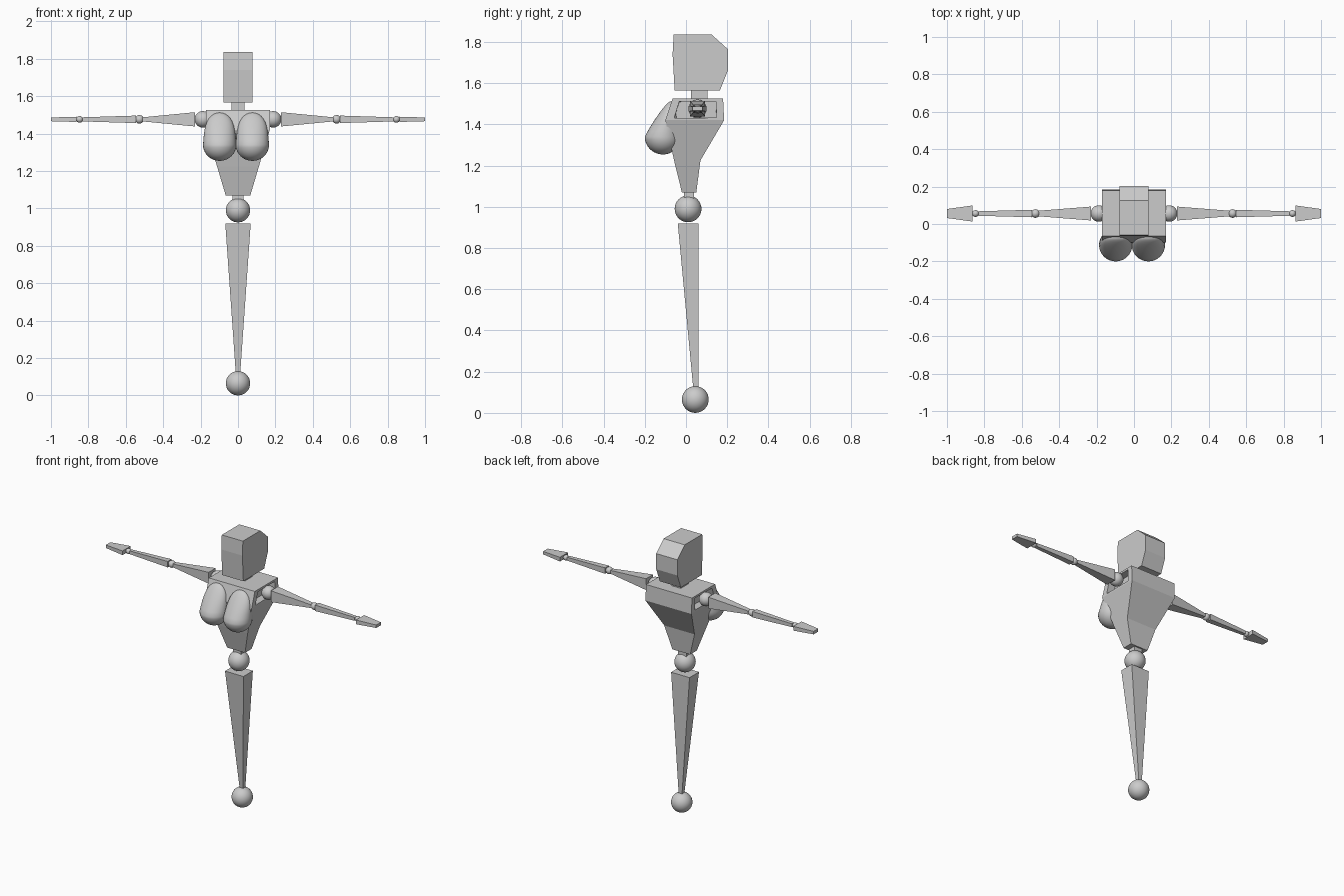
import bpy, bmesh, math
from mathutils import Vector

cube = bpy.data.objects.get("Cube")
if cube:
    bpy.data.objects.remove(cube)

grey = bpy.data.materials.new("plain grey")
grey.use_nodes = True
grey.diffuse_color = (0.6, 0.6, 0.6, 1)
grey.node_tree.nodes["Principled BSDF"].inputs["Base Color"].default_value = (0.6, 0.6, 0.6, 1)


def finish(bm, name, smooth=False):
    bmesh.ops.recalc_face_normals(bm, faces=bm.faces)
    for f in bm.faces:
        f.smooth = smooth
    mesh = bpy.data.meshes.new(name)
    bm.to_mesh(mesh)
    bm.free()
    mesh.materials.append(grey)
    ob = bpy.data.objects.new(name, mesh)
    bpy.context.collection.objects.link(ob)
    return ob


def loft(rings):
    """Skin a closed solid through matching rings of points."""
    bm = bmesh.new()
    loops = [[bm.verts.new(p) for p in ring] for ring in rings]
    n = len(loops[0])
    for a, b in zip(loops, loops[1:]):
        for i in range(n):
            j = (i + 1) % n
            bm.faces.new((a[i], a[j], b[j], b[i]))
    bm.faces.new(loops[0])
    bm.faces.new(loops[-1])
    bmesh.ops.recalc_face_normals(bm, faces=bm.faces)
    return bm


def level(z, hx, y0, y1):
    return [(-hx, y0, z), (hx, y0, z), (hx, y1, z), (-hx, y1, z)]


def ball(name, centre, radius):
    bm = bmesh.new()
    bmesh.ops.create_uvsphere(bm, u_segments=32, v_segments=16, radius=radius)
    bmesh.ops.translate(bm, verts=bm.verts, vec=centre)
    return finish(bm, name, True)


# Lower body: one tapering leg between two balls
ball("foot_ball", (0, 0.045, 0.065), 0.065)
finish(loft([level(0.12, 0.012, 0.035, 0.06), level(0.92, 0.068, -0.04, 0.06)]), "leg")
ball("hip_ball", (0, 0.01, 0.99), 0.065)
finish(loft([level(1.04, 0.03, -0.01, 0.04), level(1.075, 0.03, -0.01, 0.04)]), "waist_peg")

# Torso with a recessed socket in each upper side
torso = loft([level(1.07, 0.066, -0.02, 0.05), level(1.225, 0.112, -0.058, 0.07),
              level(1.42, 0.17, -0.1, 0.185), level(1.525, 0.17, -0.065, 0.18)])
sides = [f for f in torso.faces if abs(f.normal.x) > 0.9 and f.calc_center_median().z > 1.42]
for f in sides:
    bmesh.ops.inset_individual(torso, faces=[f], thickness=0.018)
    for v in f.verts:
        v.co.y += (0.055 - v.co.y) * 0.2
    bmesh.ops.inset_individual(torso, faces=[f], thickness=0.001)
    for v in f.verts:
        v.co.x -= math.copysign(0.05, v.co.x)
finish(torso, "torso")

# Rounded chest lobes, hanging full at the bottom and flattening upward
for name, cx in (("left_chest", 0.077), ("right_chest", -0.098)):
    bm = bmesh.new()
    bmesh.ops.create_uvsphere(bm, u_segments=32, v_segments=20, radius=1)
    for v in bm.verts:
        x, y, z = v.co
        if z > 0:
            flat = math.sqrt(max(1 - z * z, 0.0001))
            x *= math.sqrt(max(1 - z ** 4, 0)) / flat * (1 - 0.15 * z)
            y = y * (1 - 0.5 * z) + 0.45 * z
            z *= 2.0
        v.co = Vector((cx + 0.089 * x, -0.112 + 0.088 * y, 1.34 + 0.086 * z))
    finish(bm, name, True)

# Neck and head
finish(loft([level(1.52, 0.035, 0.025, 0.105), level(1.57, 0.035, 0.025, 0.105)]), "neck")
profile = [(-0.055, 1.565), (-0.065, 1.74), (-0.06, 1.835), (0.125, 1.835),
           (0.203, 1.765), (0.203, 1.66), (0.165, 1.565)]
finish(loft([[(x, y, z) for y, z in profile] for x in (-0.078, 0.078)]), "head")

# Arms: tapering boxes joined by balls, mirrored
AY, AZ = 0.056, 1.476


def limb(name, s, *stations):
    rings = [[(s * x, AY + a * hy, AZ + b * hz) for a, b in ((-1, -1), (1, -1), (1, 1), (-1, 1))]
             for x, hy, hz in stations]
    finish(loft(rings), name)


for side, s in (("left", 1), ("right", -1)):
    ball(side + "_shoulder_ball", (s * 0.188, AY, AZ), 0.044)
    limb(side + "_upper_arm", s, (0.23, 0.037, 0.038), (0.51, 0.015, 0.011))
    ball(side + "_elbow_ball", (s * 0.527, AY, AZ), 0.023)
    limb(side + "_forearm", s, (0.545, 0.02, 0.02), (0.832, 0.012, 0.011))
    ball(side + "_wrist_ball", (s * 0.847, AY, AZ), 0.018)
    limb(side + "_hand", s, (0.863, 0.043, 0.014), (1.0, 0.024, 0.01))
